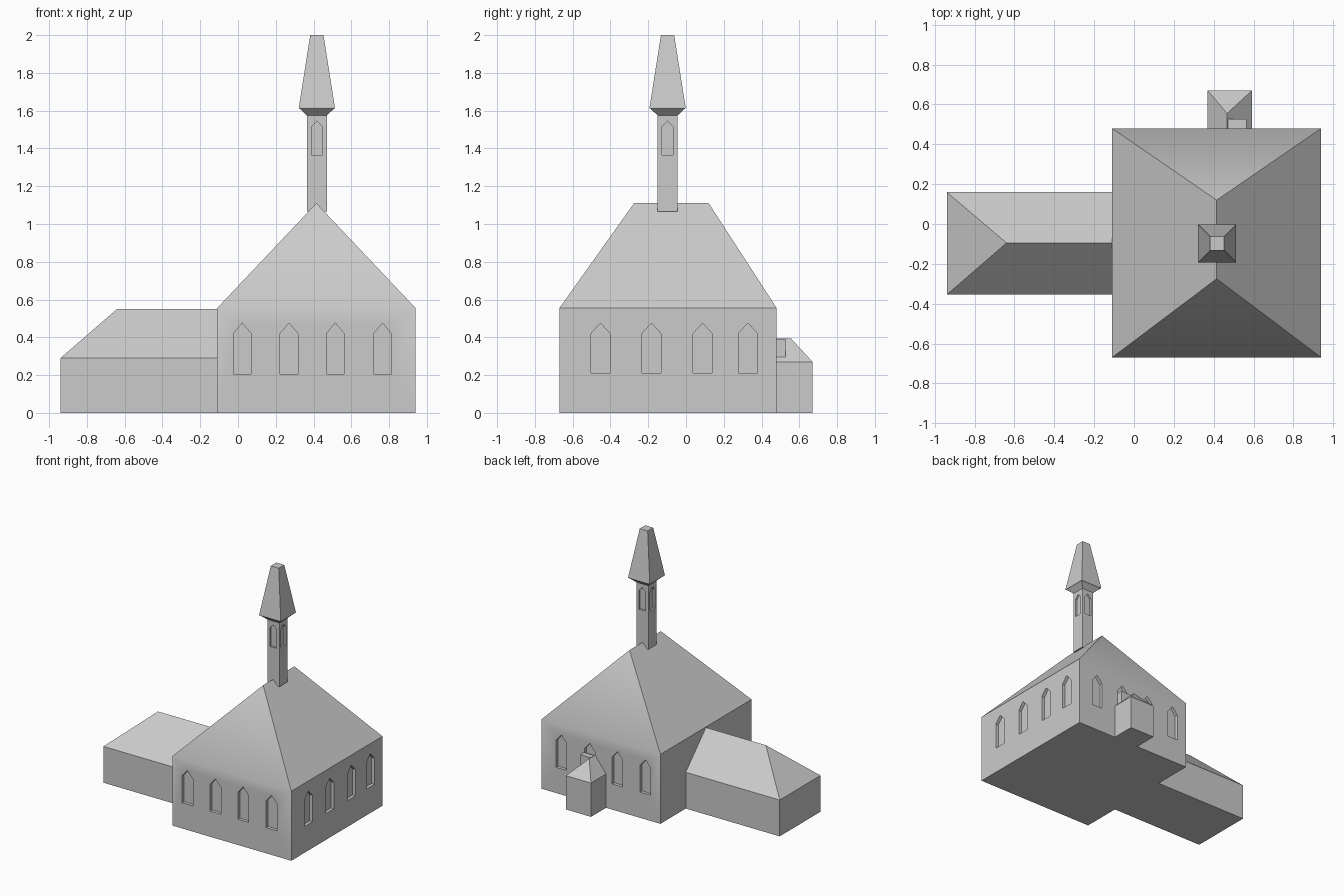
import bpy, bmesh, math
from mathutils import Matrix

if "Cube" in bpy.data.objects:
    bpy.data.objects.remove(bpy.data.objects["Cube"])

stone = bpy.data.materials.new("light_grey_stone")
stone.diffuse_color = (0.6, 0.6, 0.6, 1)
stone.use_nodes = True
stone.node_tree.nodes["Principled BSDF"].inputs["Base Color"].default_value = stone.diffuse_color


def finish(name, bm):
    bmesh.ops.recalc_face_normals(bm, faces=bm.faces[:])
    me = bpy.data.meshes.new(name)
    bm.to_mesh(me)
    bm.free()
    me.materials.append(stone)
    ob = bpy.data.objects.new(name, me)
    bpy.context.collection.objects.link(ob)
    return ob


def hull(bm, points):
    """Add the convex solid around the points."""
    verts = [bm.verts.new(p) for p in points]
    bmesh.ops.convex_hull(bm, input=verts)
    bmesh.ops.dissolve_limit(bm, angle_limit=0.002, verts=bm.verts[:], edges=bm.edges[:])


def rect(x0, x1, y0, y1, z):
    return [(x0, y0, z), (x1, y0, z), (x1, y1, z), (x0, y1, z)]


def house(name, x0, x1, y0, y1, eave, ridge):
    """Box with a roof that ends on the given ridge points."""
    bm = bmesh.new()
    hull(bm, rect(x0, x1, y0, y1, 0) + rect(x0, x1, y0, y1, eave) + ridge)
    return finish(name, bm)


def lancet(bm, cx, cy, turn, w, z0, z1, z2, depth):
    """Pointed window cutter; turn 0 faces -y, 90 faces +x."""
    outline = [(-w, z0), (w, z0), (w, z1), (0, z2), (-w, z1)]
    m = Matrix.Translation((cx, cy, 0)) @ Matrix.Rotation(math.radians(turn), 4, 'Z')
    rings = [[bm.verts.new(m @ Matrix.Translation((x, y, z)).to_translation())
              for x, z in outline] for y in (-0.02, depth)]
    bm.faces.new(rings[0])
    bm.faces.new(rings[1][::-1])
    for i in range(5):
        j = (i + 1) % 5
        bm.faces.new((rings[0][i], rings[0][j], rings[1][j], rings[1][i]))


def carve(ob, bm):
    """Cut the windows into the wall and drop the cutter."""
    cutter = finish("window_cutter", bm)
    cutter.hide_render = True
    mod = ob.modifiers.new("windows", 'BOOLEAN')
    mod.operation = 'DIFFERENCE'
    mod.solver = 'EXACT'
    mod.object = cutter
    bpy.ops.object.select_all(action='DESELECT')
    bpy.context.view_layer.objects.active = ob
    ob.select_set(True)
    bpy.ops.object.modifier_apply(modifier=mod.name)
    bpy.data.objects.remove(cutter)


# Nave with hipped roof and rows of pointed windows
nave = house("nave", -0.11, 0.94, -0.67, 0.48, 0.555,
             [(0.415, -0.275, 1.11), (0.415, 0.12, 1.11)])
cut = bmesh.new()
for x in (0.0225, 0.27, 0.515, 0.765):
    lancet(cut, x, -0.67, 0, 0.047, 0.205, 0.42, 0.475, 0.025)
    lancet(cut, x, 0.48, 180, 0.047, 0.205, 0.42, 0.475, 0.025)
for y in (-0.453, -0.183, 0.088, 0.328):
    lancet(cut, 0.94, y, 90, 0.05, 0.21, 0.42, 0.475, 0.025)
carve(nave, cut)
bpy.ops.object.shade_smooth_by_angle(angle=math.radians(40))

# Low side wing, hipped at its free end
house("side_wing", -0.94, -0.11, -0.355, 0.16, 0.29,
      [(-0.64, -0.095, 0.55), (-0.11, -0.095, 0.55)])

# Small rear porch and the block on its roof
house("rear_porch", 0.37, 0.592, 0.48, 0.67, 0.27,
      [(0.467, 0.48, 0.395), (0.467, 0.555, 0.395)])
bm = bmesh.new()
hull(bm, rect(0.47, 0.565, 0.48, 0.527, 0.295) + rect(0.47, 0.565, 0.48, 0.527, 0.39))
finish("porch_block", bm)

# Bell tower: square shaft, flared cornice and cut-off spire
TX, TY = 0.4175, -0.0975


def square(h, z):
    return rect(TX - h, TX + h, TY - h, TY + h, z)


bm = bmesh.new()
hull(bm, square(0.053, 1.065) + square(0.053, 1.577))
tower = finish("tower_shaft", bm)
cut = bmesh.new()
for turn in range(0, 360, 90):
    a = math.radians(turn)
    lancet(cut, TX + 0.053 * math.sin(a), TY - 0.053 * math.cos(a), turn,
           0.029, 1.365, 1.515, 1.545, 0.015)
carve(tower, cut)

bm = bmesh.new()
levels = [(0.053, 1.575), (0.088, 1.608), (0.095, 1.612), (0.095, 1.62), (0.035, 2.0)]
rings = [[bm.verts.new(p) for p in square(h, z)] for h, z in levels]
bm.faces.new(rings[0])
bm.faces.new(rings[-1])
for a, b in zip(rings, rings[1:]):
    for i in range(4):
        j = (i + 1) % 4
        bm.faces.new((a[i], a[j], b[j], b[i]))
finish("spire", bm)
